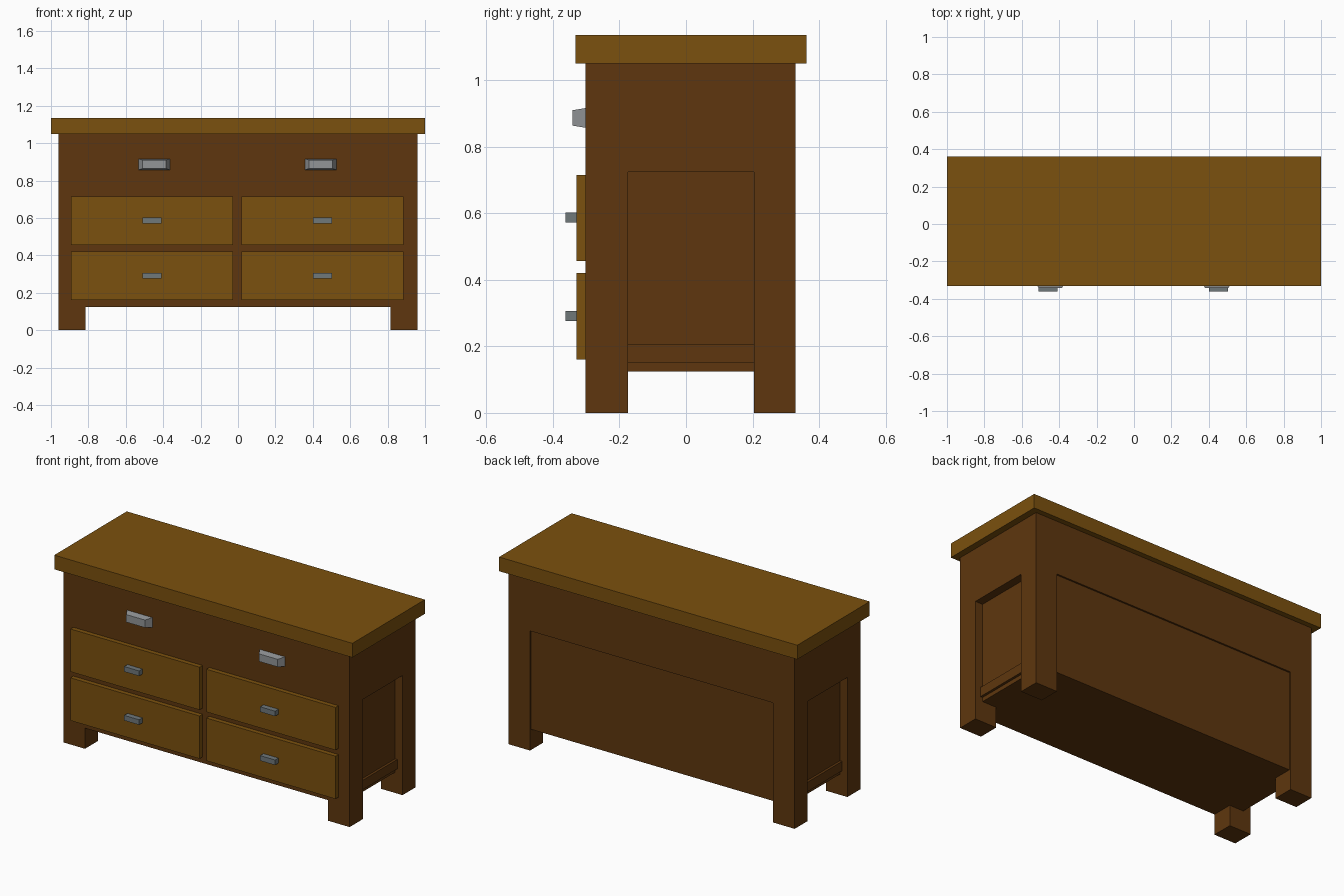
import bpy
import bmesh

if "Cube" in bpy.data.objects:
    bpy.data.objects.remove(bpy.data.objects["Cube"])


def material(name, rgb):
    m = bpy.data.materials.new(name)
    m.diffuse_color = (*rgb, 1)
    m.use_nodes = True
    m.node_tree.nodes["Principled BSDF"].inputs["Base Color"].default_value = m.diffuse_color
    return m


DARK = material("dark_wood", (0.112, 0.037, 0.0044))
LIGHT = material("light_wood", (0.198, 0.082, 0.0044))
STEEL = material("steel", (0.16, 0.188, 0.195))
PALE = material("pale_steel", (0.29, 0.30, 0.31))


def box(name, x, y, z, mat=None, inset=(0, 0)):
    """Box from (min, max) ranges; inset shrinks the front (-y) face in x and z."""
    bm = bmesh.new()
    bmesh.ops.create_cube(bm, size=1)
    for v in bm.verts:
        front = v.co.y < 0
        sx, sz = (1 if v.co.x > 0 else -1), (1 if v.co.z > 0 else -1)
        v.co = (x[sx > 0] - sx * inset[0] * front,
                y[not front],
                z[sz > 0] - sz * inset[1] * front)
    mesh = bpy.data.meshes.new(name)
    bm.to_mesh(mesh)
    bm.free()
    ob = bpy.data.objects.new(name, mesh)
    bpy.context.collection.objects.link(ob)
    if mat:
        mesh.materials.append(mat)
    return ob


def carve(target, x, y, z):
    """Cut a box-shaped volume out of the target."""
    cutter = box("cutter", x, y, z)
    cutter.hide_render = True
    mod = target.modifiers.new("cut", 'BOOLEAN')
    mod.operation = 'DIFFERENCE'
    mod.solver = 'EXACT'
    mod.object = cutter
    bpy.context.view_layer.objects.active = target
    bpy.ops.object.modifier_apply(modifier=mod.name)
    bpy.data.objects.remove(cutter)


LEG_X = 0.815               # inner face of the legs
LEG_Y = (-0.175, 0.205)     # gap between front and back legs
BASE, RECESS_TOP = 0.125, 0.725

# Carcass with its legs, recessed back and recessed sides
carcass = box("carcass", (-0.96, 0.96), (-0.302, 0.33), (0, 1.05), DARK)
carve(carcass, (-LEG_X, LEG_X), (-1, 1), (-1, BASE))
carve(carcass, (-2, 2), LEG_Y, (-1, BASE))
carve(carcass, (-LEG_X, LEG_X), (0.32, 1), (-1, RECESS_TOP))
carve(carcass, (0.91, 2), LEG_Y, (-1, RECESS_TOP))
carve(carcass, (-2, -0.91), LEG_Y, (-1, RECESS_TOP))

# Low rail across each side panel
box("side_rail_right", (0.905, 0.925), LEG_Y, (0.15, 0.207), DARK)
box("side_rail_left", (-0.925, -0.905), LEG_Y, (0.15, 0.207), DARK)

# Table top
box("top", (-1, 1), (-0.332, 0.362), (1.05, 1.136), LIGHT)

# Four raised drawer fronts with bar handles, two upper tapered pulls
for side, s in (("left", -1), ("right", 1)):
    cx = s * 0.456 - 0.004
    for row, z in (("lower", 0.161), ("upper", 0.457)):
        box(f"drawer_{row}_{side}", (cx - 0.433, cx + 0.433),
            (-0.33, -0.30), (z, z + 0.259), LIGHT)
        box(f"handle_{row}_{side}", (cx - 0.05, cx + 0.05),
            (-0.362, -0.328), (z + 0.115, z + 0.146), STEEL)
    px = s * 0.445 - 0.003
    box(f"pull_{side}", (px - 0.086, px + 0.086),
        (-0.341, -0.30), (0.857, 0.917), PALE, inset=(0.023, 0.007))
